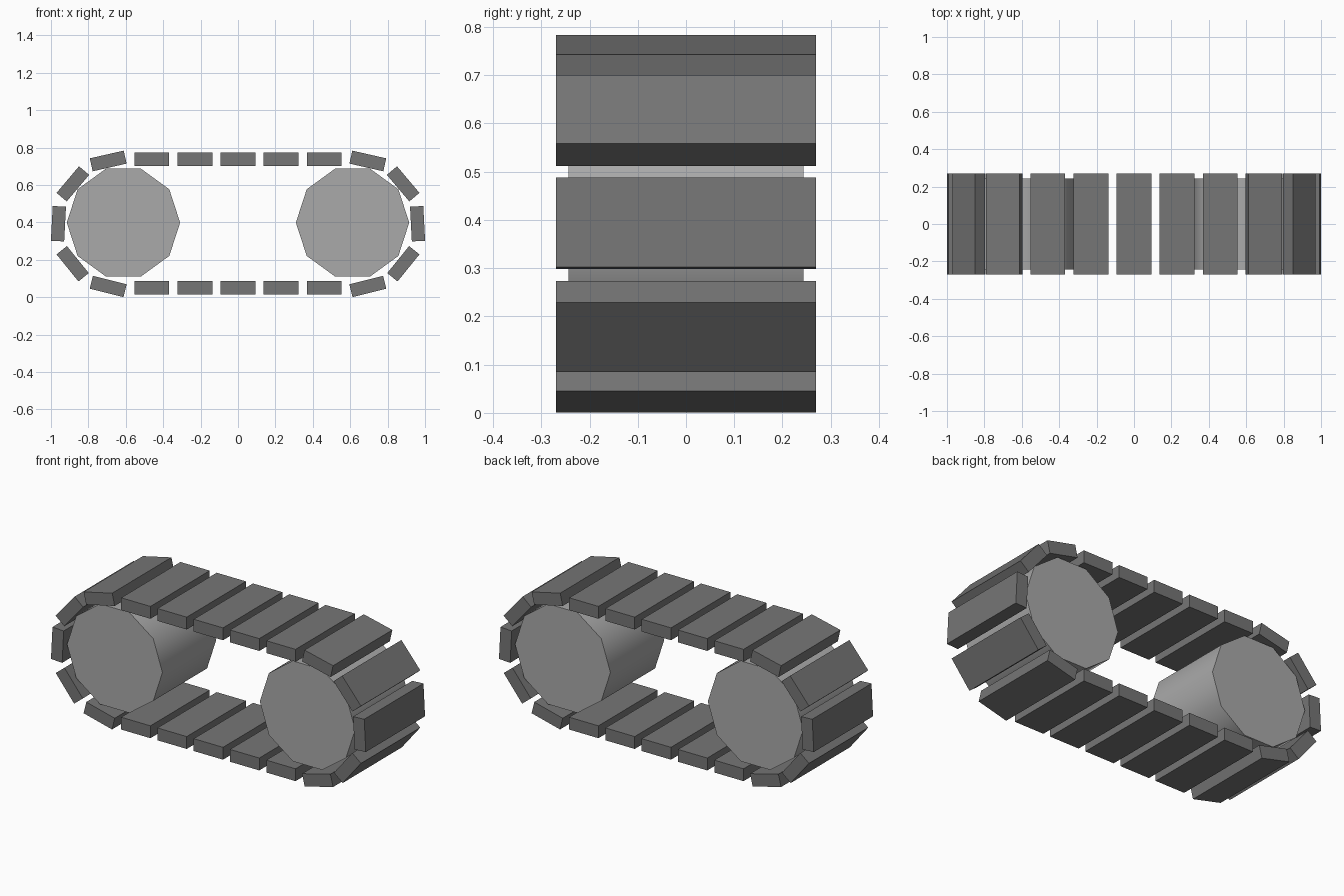
import bpy
from math import radians

if "Cube" in bpy.data.objects:
    bpy.data.objects.remove(bpy.data.objects["Cube"])


def material(name, value):
    mat = bpy.data.materials.new(name)
    mat.diffuse_color = (value, value, value, 1)
    mat.use_nodes = True
    mat.node_tree.nodes["Principled BSDF"].inputs["Base Color"].default_value = mat.diffuse_color
    return mat


RUBBER = material("dark_rubber", 0.18)
METAL = material("grey_metal", 0.40)


def pad(name, x, z, tilt):
    """Track pad: a flat slab turned about y by tilt degrees."""
    bpy.ops.mesh.primitive_cube_add(size=1, location=(x, 0, z))
    ob = bpy.context.object
    ob.name = name
    ob.scale = (0.186, 0.538, 0.071)
    bpy.ops.object.transform_apply(location=False, rotation=False, scale=True)
    ob.rotation_euler[1] = radians(tilt)
    ob.data.materials.append(RUBBER)


# straight runs, top and bottom
for i in range(-2, 3):
    pad("top_pad", i * 0.2306, 0.737, 0)
    pad("bottom_pad", i * 0.2306, 0.051, 180)

# pads wrapping round each end: x, z, tilt
END_PADS = [
    (0.694, 0.7285, 12.8),
    (0.883, 0.606, 49.8),
    (0.960, 0.393, 87),
    (0.884, 0.179, 129),
    (0.694, 0.0575, 166),
]
for side in (-1, 1):
    for x, z, tilt in END_PADS:
        pad("end_pad", side * x, z, side * tilt)

    # ten-sided drive roller, smooth round its rim, a corner pointing along x
    bpy.ops.mesh.primitive_cylinder_add(
        vertices=10, radius=0.303, depth=0.488,
        location=(side * 0.6125, 0, 0.399), rotation=(radians(90), radians(90), 0))
    roller = bpy.context.object
    roller.name = "roller"
    # turn the profile so the corner lies on the x axis
    roller.rotation_euler = (radians(90), 0, 0)
    for v in roller.data.vertices:
        v.co.x, v.co.y = v.co.y, -v.co.x
    roller.data.materials.append(METAL)
    bpy.ops.object.shade_smooth_by_angle(angle=radians(40))
